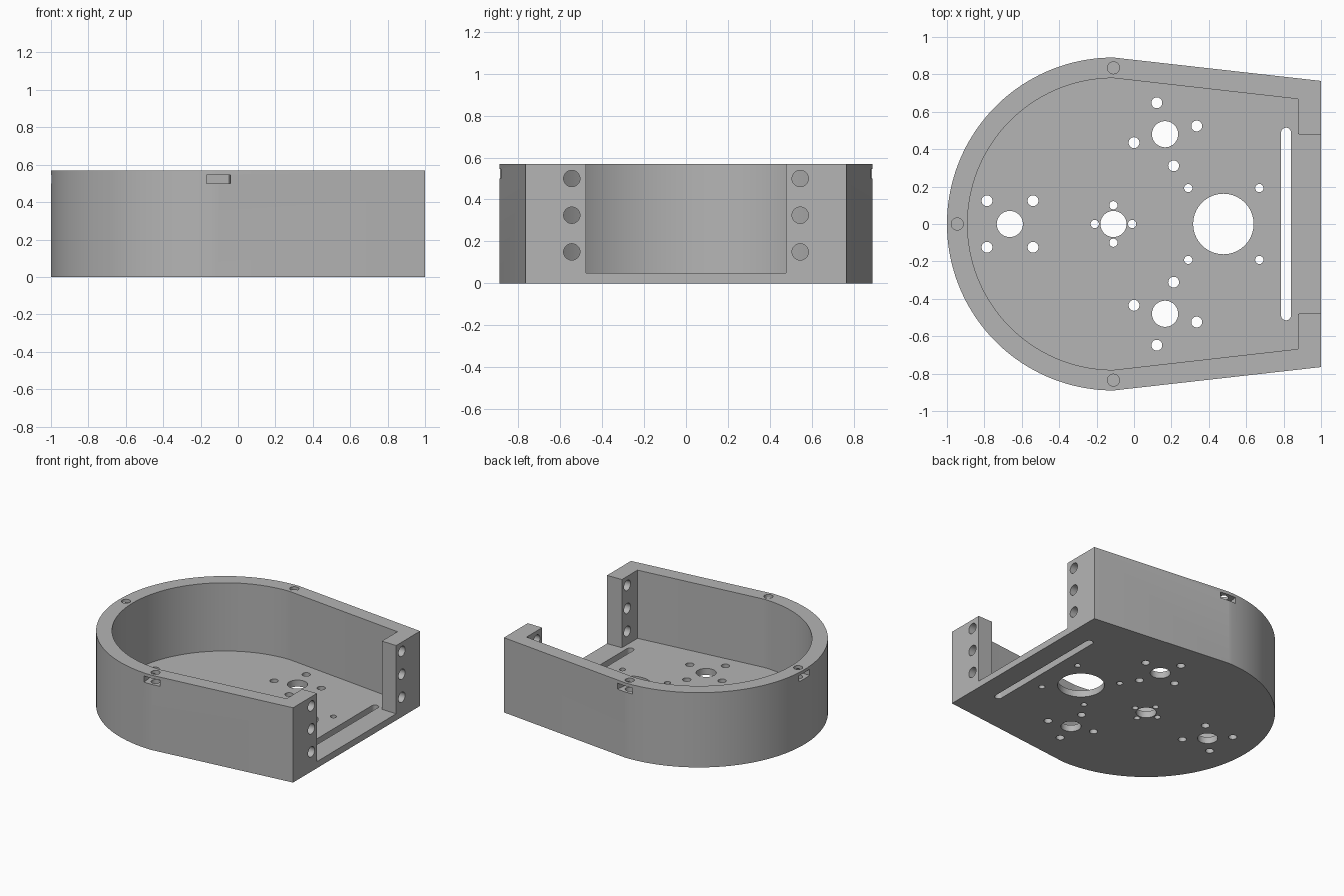
import bpy, bmesh, math
from mathutils import Matrix, Vector

if "Cube" in bpy.data.objects:
    bpy.data.objects.remove(bpy.data.objects["Cube"], do_unlink=True)

HEIGHT, FLOOR = 0.57, 0.05
ARC_X = -0.11          # centre of the rounded end
TAPER = math.radians(83.6)

grey = bpy.data.materials.new("plain grey")
grey.use_nodes = True
colour = (0.46, 0.46, 0.46, 1)
grey.diffuse_color = colour
grey.node_tree.nodes["Principled BSDF"].inputs["Base Color"].default_value = colour


def make_object(name, bm):
    bmesh.ops.recalc_face_normals(bm, faces=bm.faces)
    mesh = bpy.data.meshes.new(name)
    bm.to_mesh(mesh)
    bm.free()
    mesh.materials.append(grey)
    obj = bpy.data.objects.new(name, mesh)
    bpy.context.collection.objects.link(obj)
    return obj


def add_prism(bm, outline, z0, z1):
    face = bm.faces.new([bm.verts.new((x, y, z0)) for x, y in outline])
    out = bmesh.ops.extrude_face_region(bm, geom=[face])
    verts = [v for v in out["geom"] if isinstance(v, bmesh.types.BMVert)]
    bmesh.ops.translate(bm, verts=verts, vec=(0, 0, z1 - z0))


def add_hole(bm, centre, radius, depth, axis="Z"):
    turn = Matrix.Rotation(math.pi / 2, 4, "Y") if axis == "X" else Matrix()
    bmesh.ops.create_cone(bm, cap_ends=True, segments=40, radius1=radius, radius2=radius,
                          depth=depth, matrix=Matrix.Translation(centre) @ turn)


def d_outline(radius, front_points):
    """Half circle at the back, closed by mirrored points at the front."""
    arc = [(ARC_X + radius * math.cos(a), radius * math.sin(a))
           for a in (math.pi * (0.5 + i / 96) for i in range(97))]
    return arc + [(x, -y) for x, y in reversed(front_points)] + front_points


def cut(body, cutter):
    mod = body.modifiers.new("cut", "BOOLEAN")
    mod.operation, mod.solver, mod.object = "DIFFERENCE", "EXACT", cutter
    bpy.context.view_layer.objects.active = body
    bpy.ops.object.modifier_apply(modifier=mod.name)
    bpy.data.objects.remove(cutter, do_unlink=True)


# Solid D-shaped housing
bm = bmesh.new()
add_prism(bm, d_outline(0.89, [(1, 0.765)]), 0, HEIGHT)
housing = make_object("housing", bm)

# Cavity, open between the two end posts
bm = bmesh.new()
add_prism(bm, d_outline(0.78, [(1.2, 0.472), (0.877, 0.48), (0.877, 0.668)]), FLOOR, 1)
cut(housing, make_object("cavity_cutter", bm))

# Floor holes, given as x, y, radius; mirrored across the centre line
floor_holes = [
    (0.478, 0, 0.162), (0.29, 0.192, 0.022), (0.67, 0.192, 0.022),
    (ARC_X, 0, 0.07), (-0.21, 0, 0.022), (-0.01, 0, 0.022), (ARC_X, 0.1, 0.022),
    (-0.664, 0, 0.07), (-0.786, 0.124, 0.029), (-0.54, 0.124, 0.029),
    (0.166, 0.48, 0.07), (0.122, 0.648, 0.029), (0.335, 0.524, 0.029),
    (0, 0.435, 0.029), (0.212, 0.311, 0.029),
]
bm = bmesh.new()
for x, y, r in floor_holes:
    for side in ((1, -1) if y else (1,)):
        add_hole(bm, (x, y * side, 0), r, 0.3)

# Long cable slot with rounded ends
slot = []
for i in range(34):
    a = math.pi * (i % 17) / 16 + (math.pi if i > 16 else 0)
    slot.append((0.813 + 0.027 * math.cos(a), 0.027 * math.sin(a) + (0.488 if i < 17 else -0.488)))
add_prism(bm, slot, -0.1, 0.12)

# Three bolt holes through each end post
for side in (1, -1):
    for z in (0.15, 0.325, 0.5):
        add_hole(bm, (0.95, 0.545 * side, z), 0.039, 0.3, "X")
cut(housing, make_object("hole_cutter", bm))

# Rim screw holes with a nut slot behind each
holes, slots = bmesh.new(), bmesh.new()
for x, y, angle in ((ARC_X, 0.835, TAPER), (ARC_X, -0.835, -TAPER), (-0.945, 0, math.pi)):
    add_hole(holes, (x, y, HEIGHT), 0.032, 0.36)
    place = (Matrix.Translation((x, y, 0.523)) @ Matrix.Rotation(angle, 4, "Z")
             @ Matrix.Translation((0.06, 0, 0)) @ Matrix.Diagonal(Vector((0.19, 0.13, 0.046, 1))))
    bmesh.ops.create_cube(slots, size=1, matrix=place)
cut(housing, make_object("rim_hole_cutter", holes))
cut(housing, make_object("nut_slot_cutter", slots))

# Smooth curves, keep corners sharp
bpy.ops.object.select_all(action="DESELECT")
housing.select_set(True)
bpy.context.view_layer.objects.active = housing
bpy.ops.object.shade_smooth_by_angle(angle=math.radians(30))
